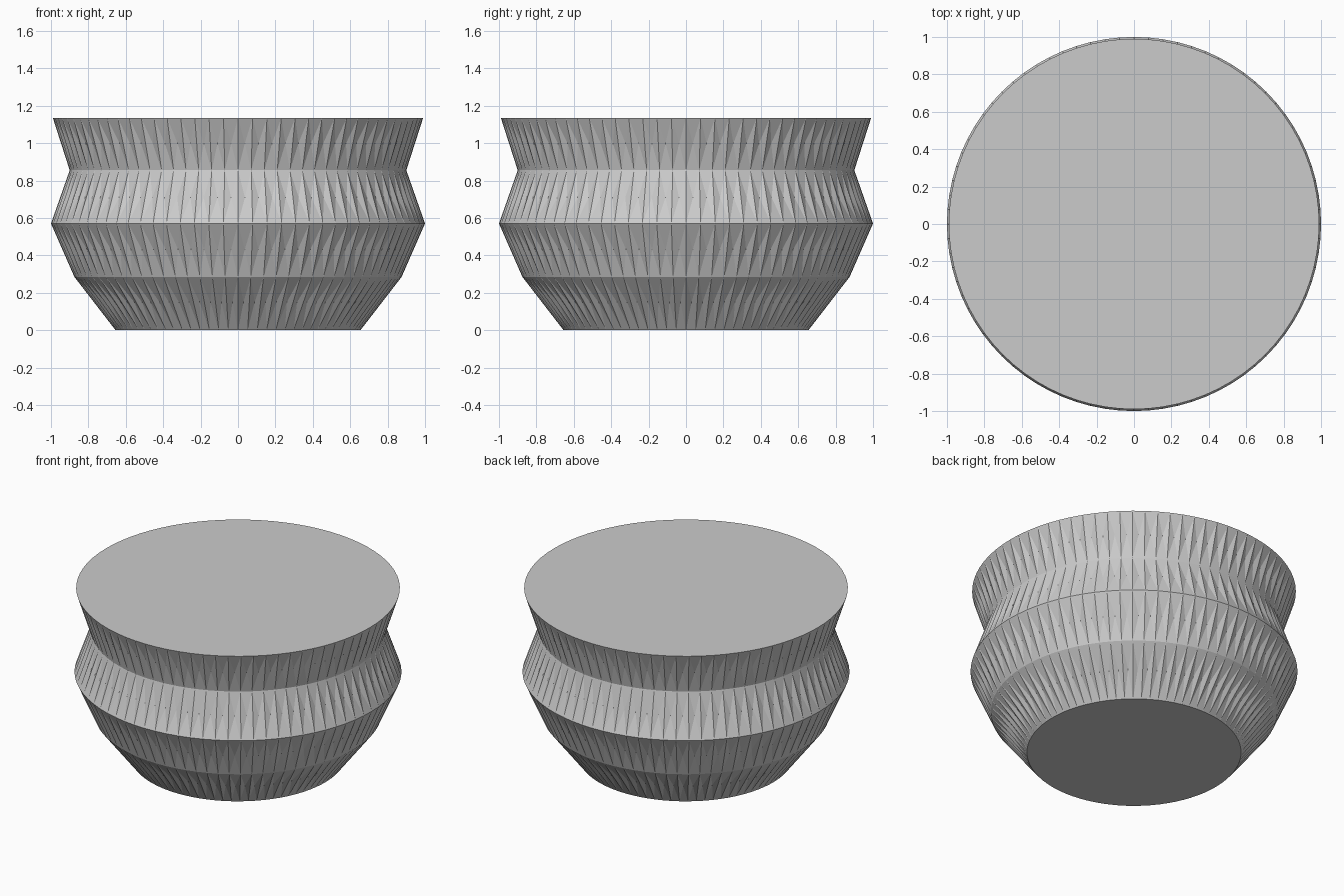
import bpy, bmesh, math

if "Cube" in bpy.data.objects:
    bpy.data.objects.remove(bpy.data.objects["Cube"])

SIDES = 80
DENT = 0.012
# radius and height of each ring of the pot
PROFILE = [(0.655, 0.0), (0.875, 0.285), (1.0, 0.57), (0.90, 0.855), (0.99, 1.135)]

grey = bpy.data.materials.new("grey")
grey.diffuse_color = (0.6, 0.6, 0.6, 1)
grey.use_nodes = True
grey.node_tree.nodes["Principled BSDF"].inputs["Base Color"].default_value = grey.diffuse_color

bm = bmesh.new()
rings = []
for r, z in PROFILE:
    rings.append([bm.verts.new((r * math.cos(2 * math.pi * i / SIDES),
                                r * math.sin(2 * math.pi * i / SIDES), z))
                  for i in range(SIDES)])

# flat bottom and top
bm.faces.new(rings[0][::-1])
bm.faces.new(rings[-1])

# each wall panel is a shallow inward pyramid
for low, high in zip(rings, rings[1:]):
    for i in range(SIDES):
        j = (i + 1) % SIDES
        quad = [low[i], low[j], high[j], high[i]]
        centre = sum((v.co for v in quad), quad[0].co * 0) / 4
        normal = (quad[1].co - quad[0].co).cross(quad[3].co - quad[0].co).normalized()
        tip = bm.verts.new(centre - normal * DENT)
        for a, b in zip(quad, quad[1:] + quad[:1]):
            bm.faces.new((a, b, tip))

mesh = bpy.data.meshes.new("faceted_pot")
bm.to_mesh(mesh)
bm.free()
mesh.materials.append(grey)
pot = bpy.data.objects.new("faceted_pot", mesh)
bpy.context.collection.objects.link(pot)
